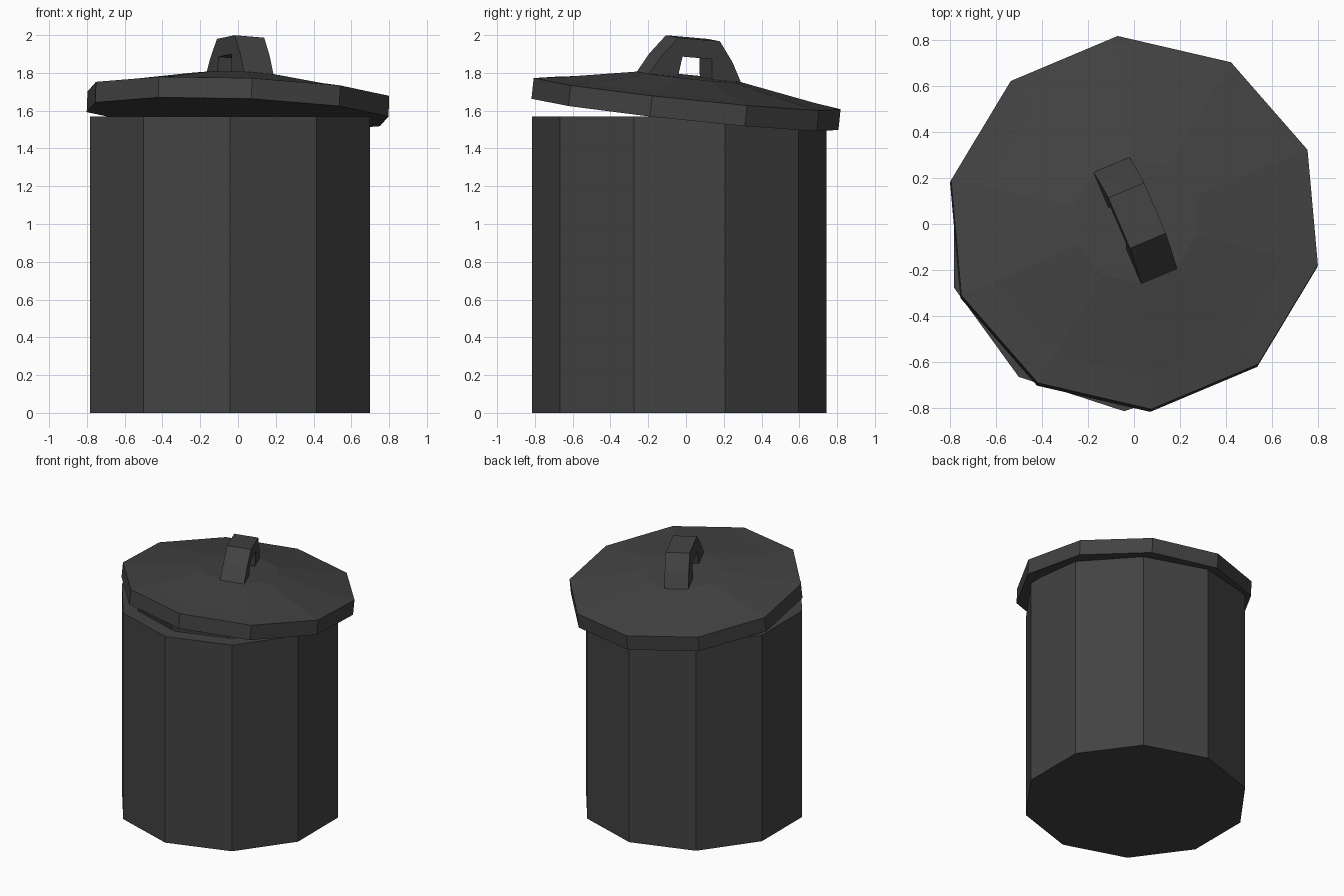
import bpy, bmesh
from math import sin, cos, radians, pi
from mathutils import Vector, Matrix

if "Cube" in bpy.data.objects:
    bpy.data.objects.remove(bpy.data.objects["Cube"])

SIDES = 10
dark = bpy.data.materials.new("dark_plastic")
dark.diffuse_color = (0.055, 0.055, 0.055, 1)
dark.use_nodes = True
dark.node_tree.nodes["Principled BSDF"].inputs["Base Color"].default_value = dark.diffuse_color


def finish(name, bm, matrix):
    bmesh.ops.recalc_face_normals(bm, faces=bm.faces)
    mesh = bpy.data.meshes.new(name)
    bm.to_mesh(mesh)
    bm.free()
    mesh.materials.append(dark)
    ob = bpy.data.objects.new(name, mesh)
    ob.matrix_world = matrix
    bpy.context.collection.objects.link(ob)
    return ob


def lathe(name, profile, start_deg, matrix):
    """Faceted solid from (radius, z) rings, capped at both ends."""
    bm = bmesh.new()
    rings = []
    for r, z in profile:
        angles = [radians(start_deg) + 2 * pi * i / SIDES for i in range(SIDES)]
        rings.append([bm.verts.new((r * cos(a), r * sin(a), z)) for a in angles])
    for lo, hi in zip(rings, rings[1:]):
        for i in range(SIDES):
            j = (i + 1) % SIDES
            bm.faces.new((lo[i], lo[j], hi[j], hi[i]))
    bm.faces.new(rings[0])
    bm.faces.new(rings[-1])
    return finish(name, bm, matrix)


# Can: ten-sided tub with a thick rim and a hollow inside
lathe("can_body", [(0.78, 0), (0.78, 1.57), (0.67, 1.57), (0.67, 0.1)], -90,
      Matrix.Translation((-0.043, -0.035, 0)))

# Shared tilt of the lid and its handle
normal = Vector((0.039, 0.105, 1)).normalized()
tilt = (Matrix.Translation((0.002, 0.006, 1.69))
        @ Vector((0, 0, 1)).rotation_difference(normal).to_matrix().to_4x4())

# Lid: straight edge band, shallow slope, flat crown
lathe("lid", [(0.82, -0.11), (0.82, 0), (0.675, 0.02), (0.275, 0.09)], 95, tilt)

# Handle: arch profile along its length, extruded to its width
half_outer = [(0.27, 0.08), (0.205, 0.19), (0.12, 0.295)]
half_inner = [(0.085, 0.197), (0.1, 0.08)]
mirror = lambda pts: [(-u, h) for u, h in reversed(pts)]
arch = half_outer + mirror(half_outer) + mirror(half_inner) + half_inner
arch = half_outer + mirror(half_outer) + [(-u, h) for u, h in reversed(half_inner)] + half_inner
bm = bmesh.new()
face = bm.faces.new([bm.verts.new((u, -0.085, h)) for u, h in arch])
new = bmesh.ops.extrude_face_region(bm, geom=[face])["geom"]
bmesh.ops.translate(bm, vec=(0, 0.17, 0),
                    verts=[g for g in new if isinstance(g, bmesh.types.BMVert)])
finish("lid_handle", bm, tilt @ Matrix.Rotation(radians(-67), 4, 'Z'))
